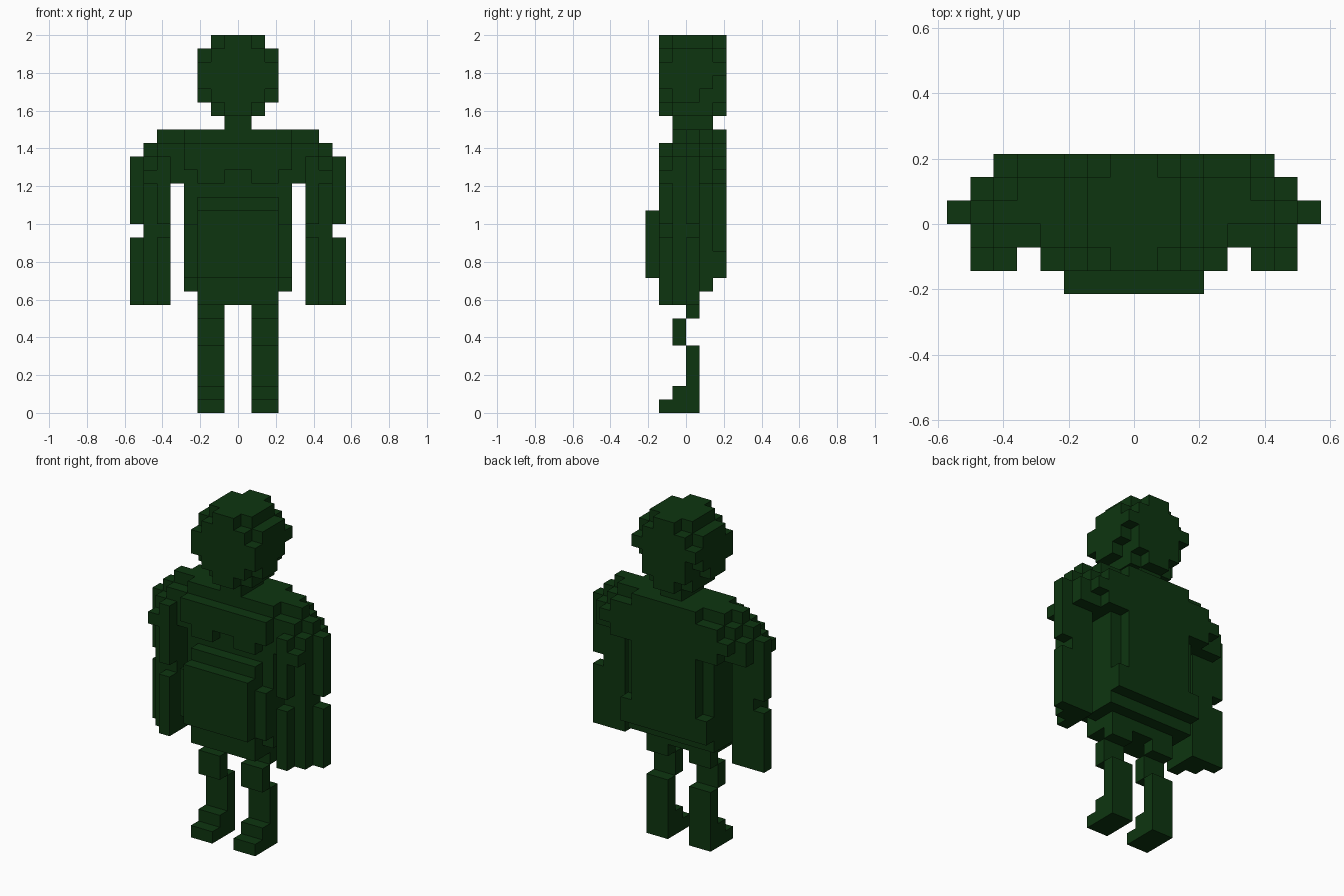
import bpy
import bmesh
from itertools import product
from mathutils import Vector

old = bpy.data.objects.get("Cube")
if old:
    bpy.data.objects.remove(old, do_unlink=True)

U = 1 / 14  # edge length of one block

green = bpy.data.materials.new("dark_green")
COLOUR = (0.0042, 0.036, 0.005, 1)
green.use_nodes = True
green.diffuse_color = COLOUR
green.node_tree.nodes["Principled BSDF"].inputs["Base Color"].default_value = COLOUR


def box(x0, x1, y0, y1, z0, z1):
    """Set of block cells filling a range."""
    return set(product(range(x0, x1), range(y0, y1), range(z0, z1)))


def wide(half, y0, y1, z0, z1):
    """Range centred on x = 0."""
    return box(-half, half, y0, y1, z0, z1)


def build(name, cells):
    """Mesh the outer skin of a set of block cells."""
    bm = bmesh.new()
    for cell in cells:
        for axis, side in product(range(3), (0, 1)):
            near = list(cell)
            near[axis] += 2 * side - 1
            if tuple(near) in cells:
                continue
            a, b = (axis + 1) % 3, (axis + 2) % 3
            ring = []
            for da, db in ((0, 0), (1, 0), (1, 1), (0, 1)):
                p = Vector(cell)
                p[axis] += side
                p[a] += da
                p[b] += db
                ring.append(bm.verts.new(p * U))
            bm.faces.new(ring if side else ring[::-1])
    bmesh.ops.remove_doubles(bm, verts=bm.verts, dist=U / 100)
    mesh = bpy.data.meshes.new(name)
    bm.to_mesh(mesh)
    bm.free()
    mesh.materials.append(green)
    bpy.context.collection.objects.link(bpy.data.objects.new(name, mesh))


def build_pair(name, cells):
    """Left part and its mirror image."""
    build("left_" + name, cells)
    build("right_" + name, {(-1 - x, y, z) for x, y, z in cells})


# Rounded head
build("head", wide(1, -2, 3, 22, 28) | wide(2, -1, 2, 22, 28)
      | wide(2, -2, 3, 23, 27) | wide(3, -1, 1, 23, 27)
      | wide(3, -1, 2, 24, 27) | wide(3, -2, 2, 24, 26)
      | wide(3, -2, 3, 25, 26))
build("neck", wide(1, -1, 2, 21, 22))

# Sloping shoulders, stepping outwards layer by layer
shoulders = set()
for y, half in ((-1, 4), (0, 6), (1, 5), (2, 3)):
    shoulders |= wide(half, y, y + 1, 20, 21)
for y, half in ((-1, 6), (0, 7), (1, 6), (2, 5)):
    shoulders |= wide(half, y, y + 1, 19, 20)
for y, half in ((-1, 7), (0, 8), (1, 7), (2, 6)):
    shoulders |= wide(half, y, y + 1, 18, 19)
shoulders |= wide(5, -1, 3, 17, 18)
build("shoulders", shoulders)

# Chest muscles, belly, back and hips
build("chest", wide(4, -2, -1, 18, 20) | box(1, 3, -2, -1, 17, 18)
      | box(-3, -1, -2, -1, 17, 18))
build("torso", wide(4, -1, 2, 9, 17) | wide(3, -2, -1, 9, 16)
      | wide(4, -2, -1, 10, 14) | wide(3, -3, -2, 10, 15)
      | wide(3, 2, 3, 10, 17) | wide(4, 2, 3, 10, 12))
build("hips", wide(3, -2, 1, 8, 9))

# Arms, narrowed at the elbow
build_pair("upper_arm", box(5, 6, -2, 1, 14, 18) | box(5, 7, -1, 1, 14, 18)
           | box(7, 8, 0, 1, 14, 18) | box(5, 7, 1, 2, 17, 18)
           | box(5, 7, -2, -1, 17, 18) | box(5, 6, -2, -1, 18, 19))
build_pair("elbow", box(5, 7, -1, 1, 13, 14))
build_pair("forearm", box(5, 6, -2, 1, 8, 13) | box(6, 7, -1, 1, 8, 13)
           | box(7, 8, 0, 1, 8, 13))

# Thin legs with forward knees and stepped feet
build_pair("thigh", box(1, 3, 0, 1, 7, 8))
build_pair("knee", box(1, 3, -1, 0, 5, 7))
build_pair("shin", box(1, 3, 0, 1, 2, 5))
build_pair("foot", box(1, 3, -1, 1, 0, 2) | box(1, 3, -2, 1, 0, 1))
